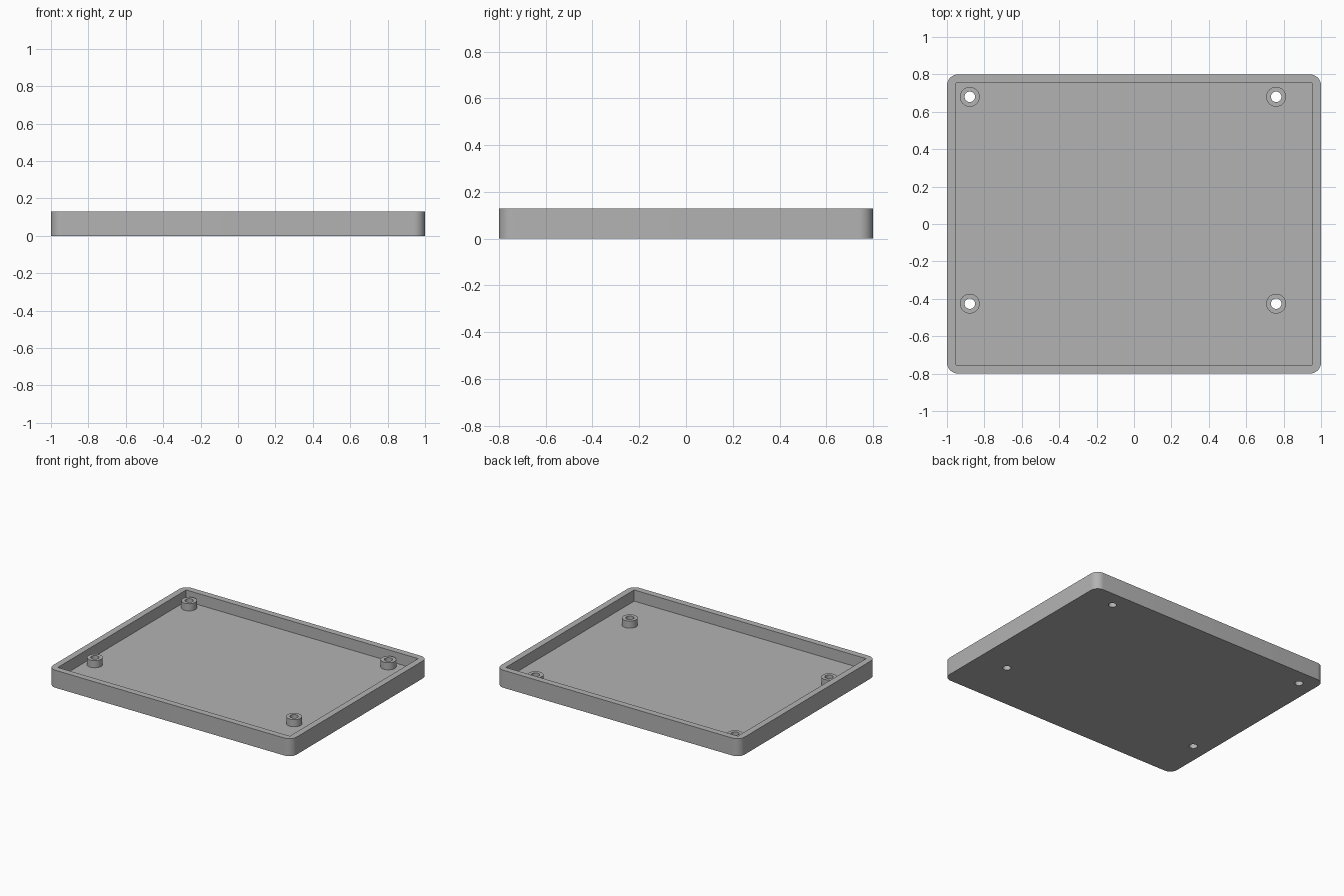
import bpy
import bmesh
from mathutils import Matrix, Vector

WIDTH, DEPTH, HEIGHT = 2.0, 1.6, 0.13
WALL, FLOOR, CORNER = 0.047, 0.047, 0.06
POST_TOP, POST_R, HOLE_R = 0.1, 0.053, 0.028
POST_SPOTS = [(x, y) for x in (-0.878, 0.76) for y in (-0.426, 0.68)]

if "Cube" in bpy.data.objects:
    bpy.data.objects.remove(bpy.data.objects["Cube"], do_unlink=True)

grey = bpy.data.materials.new("plain grey")
grey.use_nodes = True
colour = (0.45, 0.45, 0.45, 1)
grey.diffuse_color = colour
grey.node_tree.nodes["Principled BSDF"].inputs["Base Color"].default_value = colour


def finish(name, bm):
    mesh = bpy.data.meshes.new(name)
    bm.to_mesh(mesh)
    bm.free()
    mesh.materials.append(grey)
    obj = bpy.data.objects.new(name, mesh)
    bpy.context.collection.objects.link(obj)
    return obj


def box(name, width, depth, z0, z1, radius=0):
    """Box between two heights, with optional rounded upright edges."""
    bm = bmesh.new()
    bmesh.ops.create_cube(bm, size=1)
    bmesh.ops.scale(bm, vec=(width, depth, z1 - z0), verts=bm.verts)
    bmesh.ops.translate(bm, vec=(0, 0, (z0 + z1) / 2), verts=bm.verts)
    if radius:
        upright = [e for e in bm.edges
                   if abs(e.verts[0].co.z - e.verts[1].co.z) > 0.01]
        bmesh.ops.bevel(bm, geom=upright, offset=radius, segments=10,
                        profile=0.5, affect='EDGES')
    return finish(name, bm)


def cylinders(name, radius, z0, z1):
    """One upright cylinder at every post position."""
    bm = bmesh.new()
    for x, y in POST_SPOTS:
        bmesh.ops.create_cone(
            bm, cap_ends=True, segments=40, radius1=radius, radius2=radius,
            depth=z1 - z0,
            matrix=Matrix.Translation(Vector((x, y, (z0 + z1) / 2))))
    return finish(name, bm)


def combine(target, tool, operation):
    """Apply a boolean and remove the tool object."""
    tool.hide_render = True
    mod = target.modifiers.new(tool.name, 'BOOLEAN')
    mod.operation = operation
    mod.solver = 'EXACT'
    mod.object = tool
    bpy.context.view_layer.objects.active = target
    bpy.ops.object.modifier_apply(modifier=mod.name)
    bpy.data.objects.remove(tool, do_unlink=True)


# Open tray with rounded outer corners and a square-cornered recess
tray = box("tray", WIDTH, DEPTH, 0, HEIGHT, CORNER)
combine(tray, box("recess_cutter", WIDTH - 2 * WALL, DEPTH - 2 * WALL,
                  FLOOR, HEIGHT + 0.1), 'DIFFERENCE')

# Mounting posts, then screw holes through posts and floor
combine(tray, cylinders("mounting_posts", POST_R, FLOOR / 2, POST_TOP), 'UNION')
combine(tray, cylinders("hole_cutter", HOLE_R, -0.1, HEIGHT + 0.1), 'DIFFERENCE')

# Smooth rounded walls, crisp rims
bpy.ops.object.select_all(action='DESELECT')
tray.select_set(True)
bpy.context.view_layer.objects.active = tray
bpy.ops.object.shade_smooth_by_angle(angle=0.6)
